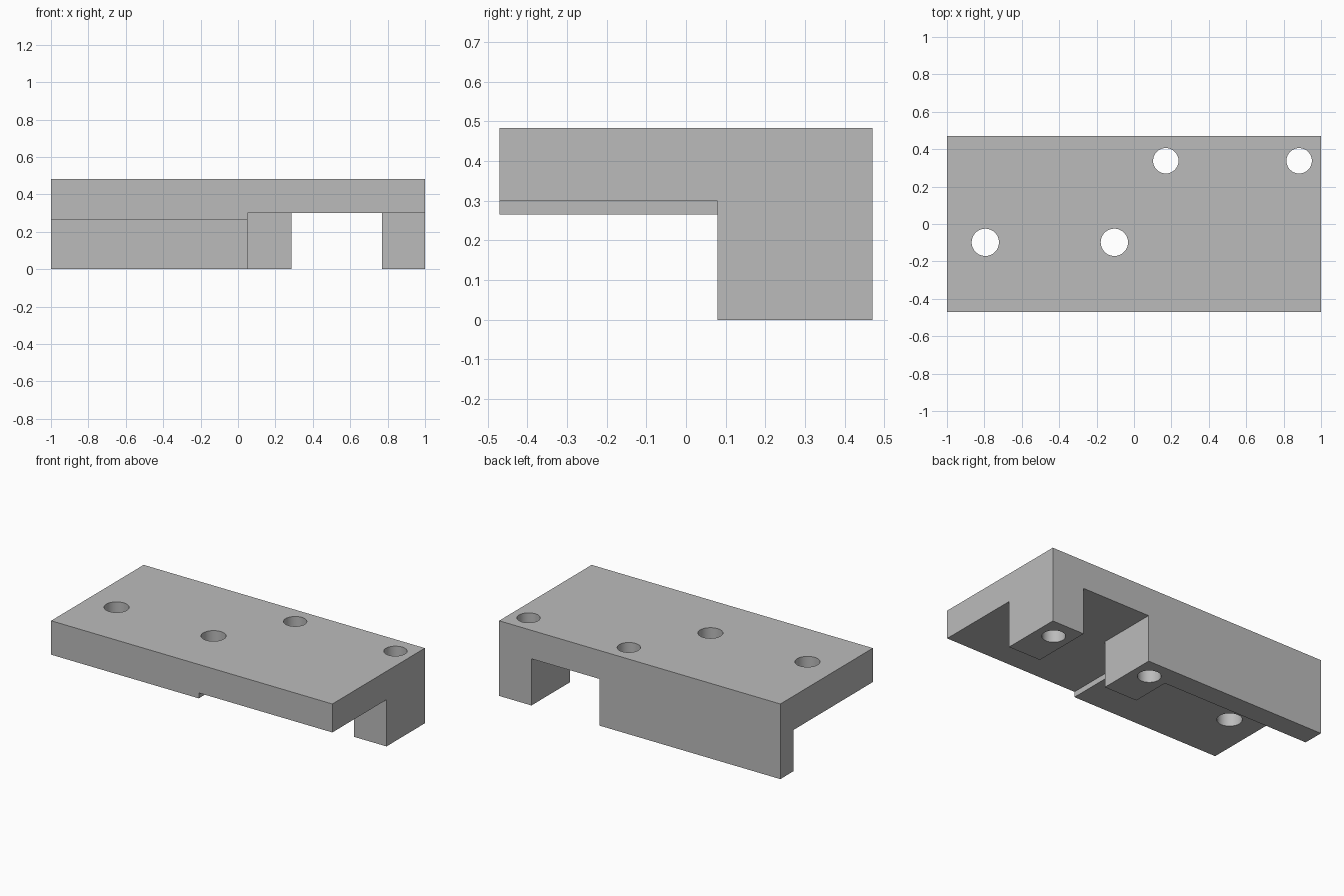
import bpy
import bmesh
from mathutils import Matrix, Vector

cube = bpy.data.objects.get("Cube")
if cube:
    bpy.data.objects.remove(cube, do_unlink=True)

HALF_X, HALF_Y, HEIGHT = 1.0, 0.47, 0.483
OVER = 0.2              # cutter overshoot past the block
LEG_FRONT = 0.08        # front face of both legs
STEP_X = 0.05           # where the thick plate ends
THIN_Z, THICK_Z = 0.30, 0.265


def make_object(name, bm):
    mesh = bpy.data.meshes.new(name)
    bmesh.ops.recalc_face_normals(bm, faces=bm.faces)
    bm.to_mesh(mesh)
    bm.free()
    obj = bpy.data.objects.new(name, mesh)
    bpy.context.collection.objects.link(obj)
    return obj


def prism(name, outline, z0, z1):
    bm = bmesh.new()
    face = bm.faces.new([bm.verts.new((x, y, z0)) for x, y in outline])
    top = bmesh.ops.extrude_face_region(bm, geom=[face])
    verts = [v for v in top["geom"] if isinstance(v, bmesh.types.BMVert)]
    bmesh.ops.translate(bm, verts=verts, vec=Vector((0, 0, z1 - z0)))
    return make_object(name, bm)


def rectangle(x0, x1, y0, y1):
    return [(x0, y0), (x1, y0), (x1, y1), (x0, y1)]


def cut(target, cutter):
    cutter.hide_render = True
    mod = target.modifiers.new("cut", 'BOOLEAN')
    mod.operation = 'DIFFERENCE'
    mod.solver = 'EXACT'
    mod.object = cutter
    bpy.context.view_layer.objects.active = target
    bpy.ops.object.modifier_apply(modifier=mod.name)
    bpy.data.objects.remove(cutter, do_unlink=True)


# Solid block that the bracket is milled from
bracket = prism("mounting_bracket", rectangle(-HALF_X, HALF_X, -HALF_Y, HALF_Y), 0, HEIGHT)

# Pocket under the thin plate, running back between the two legs
out_x, out_y = HALF_X + OVER, HALF_Y + OVER
gap_left, gap_right = 0.285, 0.77
pocket = [(STEP_X, -out_y), (out_x, -out_y), (out_x, LEG_FRONT), (gap_right, LEG_FRONT),
          (gap_right, out_y), (gap_left, out_y), (gap_left, LEG_FRONT), (STEP_X, LEG_FRONT)]
cut(bracket, prism("leg_pocket", pocket, -OVER, THIN_Z))

# Pocket under the thick plate, leaving the back wall
cut(bracket, prism("wall_pocket", rectangle(-out_x, STEP_X, -out_y, 0.335), -OVER, THICK_Z))

# Bolt holes: two over the legs, two through the thick plate
for x, y, radius in [(0.17, 0.338, 0.068), (0.883, 0.338, 0.068),
                     (-0.795, -0.098, 0.073), (-0.105, -0.098, 0.073)]:
    bm = bmesh.new()
    bmesh.ops.create_cone(bm, cap_ends=True, segments=64, radius1=radius, radius2=radius,
                          depth=2, matrix=Matrix.Translation((x, y, 0)))
    cut(bracket, make_object("bolt_hole", bm))

# Plain grey finish
grey = bpy.data.materials.new("plain_grey")
grey.use_nodes = True
colour = (0.5, 0.5, 0.5, 1)
grey.diffuse_color = colour
grey.node_tree.nodes["Principled BSDF"].inputs["Base Color"].default_value = colour
bracket.data.materials.clear()
bracket.data.materials.append(grey)

bpy.ops.object.select_all(action='DESELECT')
bracket.select_set(True)
bpy.context.view_layer.objects.active = bracket
bpy.ops.object.shade_smooth_by_angle()
